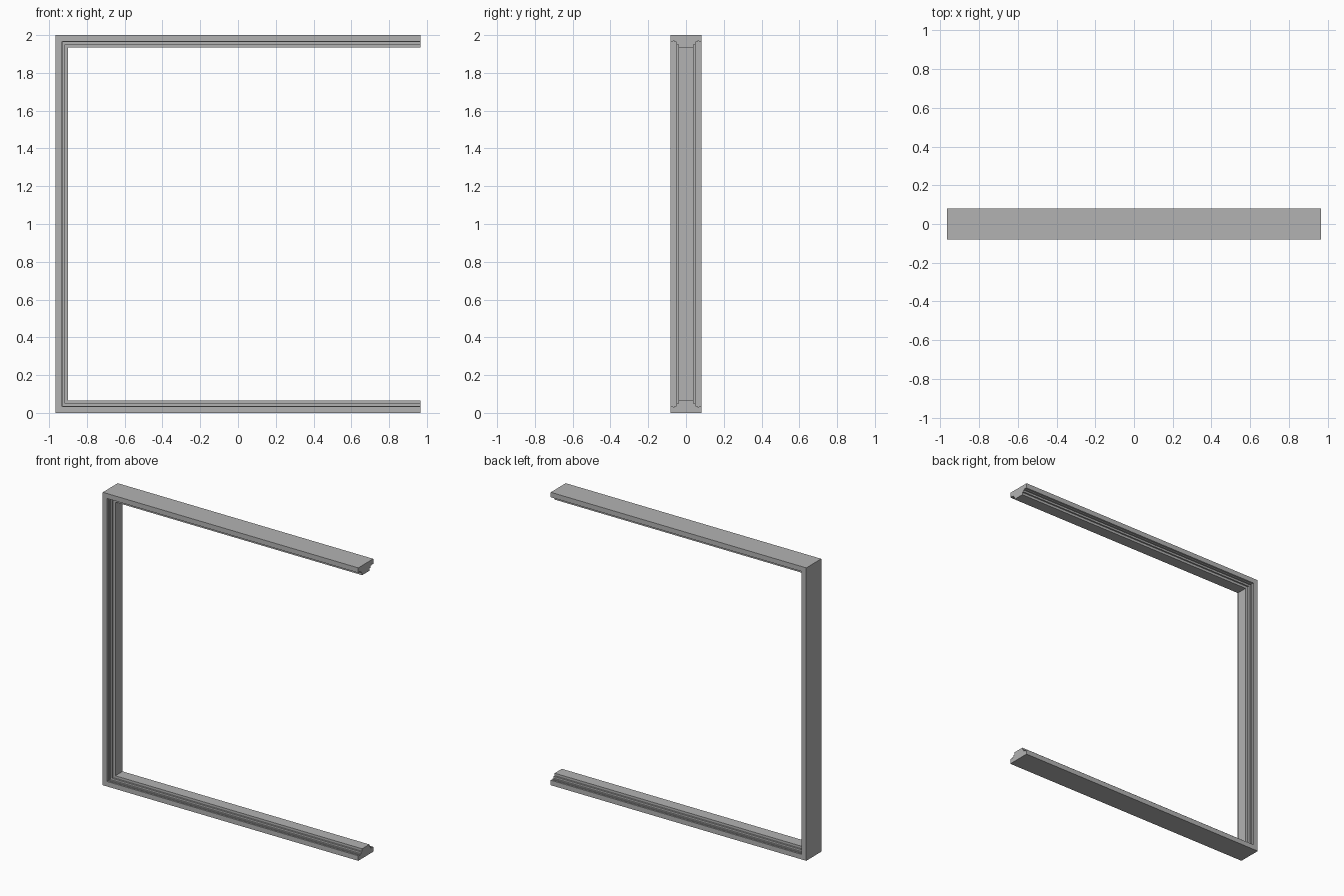
import bpy
import bmesh

cube = bpy.data.objects.get("Cube")
if cube:
    bpy.data.objects.remove(cube, do_unlink=True)

HALF = 0.965    # half width of the frame
TOP = 2.0       # height of the frame

# Plain grey material
grey = bpy.data.materials.new("plain grey")
grey.use_nodes = True
colour = (0.45, 0.45, 0.45, 1)
grey.diffuse_color = colour
grey.node_tree.nodes["Principled BSDF"].inputs["Base Color"].default_value = colour

# Half of the stepped section: (depth, distance in from the outer edge)
half = [(0.081, 0), (0.081, 0.034), (0.070, 0.034), (0.070, 0.030),
        (0.062, 0.030), (0.062, 0.036), (0.050, 0.036), (0.050, 0.049),
        (0.039, 0.049), (0.039, 0.066)]
section = half + [(-y, h) for y, h in reversed(half)]


def path(h):
    """Open C path moved inward by h, with mitred corners."""
    return [(HALF, h), (h - HALF, h), (h - HALF, TOP - h), (HALF, TOP - h)]


# Sweep the section along bottom rail, post and top rail
bm = bmesh.new()
rows = [[bm.verts.new((x, y, z)) for x, z in path(h)] for y, h in section]
for i, row in enumerate(rows):
    following = rows[(i + 1) % len(rows)]
    for j in range(len(row) - 1):
        bm.faces.new((row[j], row[j + 1], following[j + 1], following[j]))

# Cut ends of the two rails
for end in (0, -1):
    bm.faces.new([row[end] for row in rows])
bmesh.ops.recalc_face_normals(bm, faces=bm.faces)

mesh = bpy.data.meshes.new("three_sided_frame")
bm.to_mesh(mesh)
bm.free()
mesh.materials.append(grey)
frame = bpy.data.objects.new("three_sided_frame", mesh)
bpy.context.collection.objects.link(frame)
